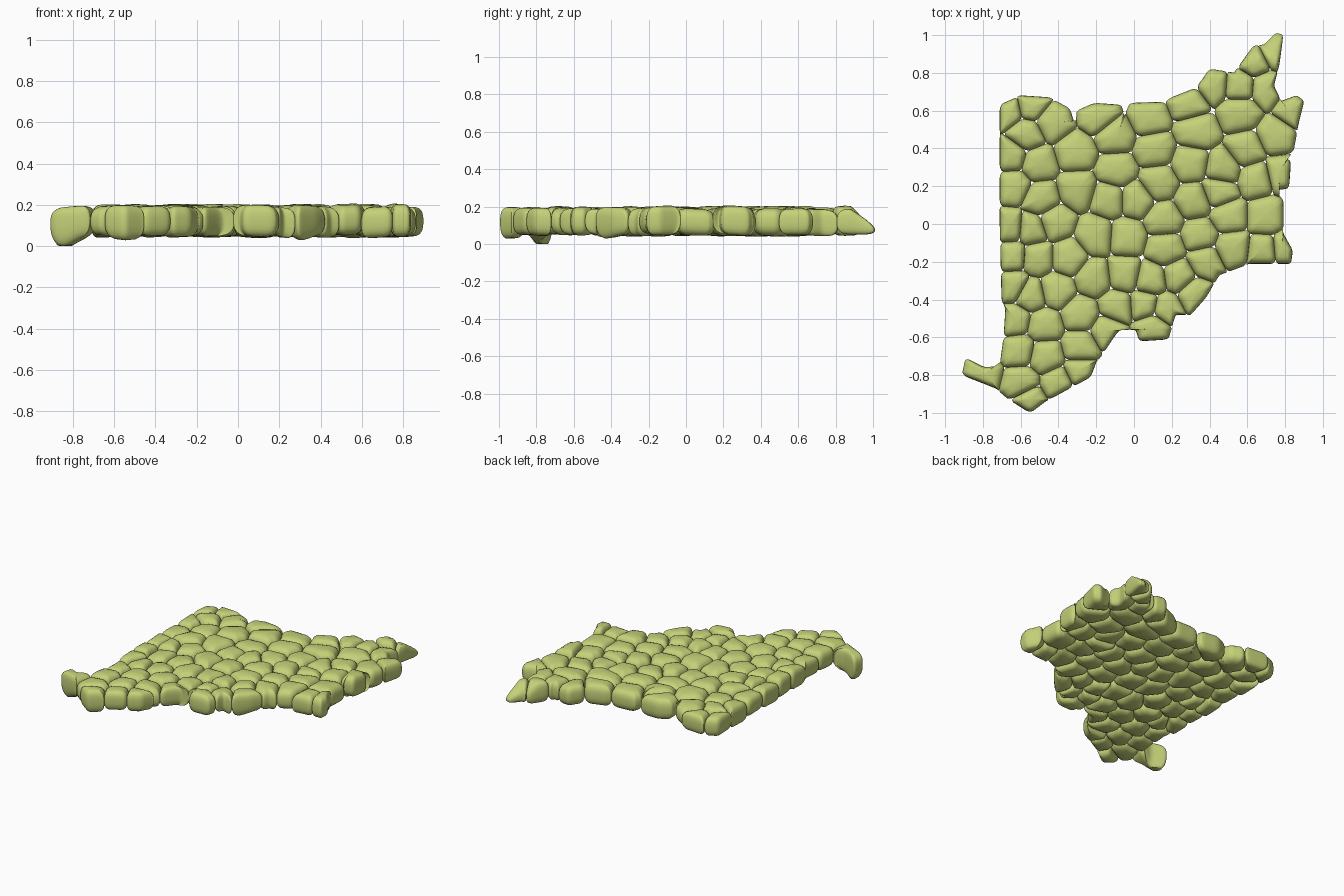
import bpy, math, random
from mathutils import Vector

if "Cube" in bpy.data.objects:
    bpy.data.objects.remove(bpy.data.objects["Cube"])

random.seed(4)

# Plan outline of the paved patch, in hundredths of a unit (clockwise)
OUTLINE = [(-71, 63), (-60, 68), (-45, 67), (-34, 61), (-31, 51), (-30, 60), (-21, 64), (-7, 63),
           (-5, 57), (-2, 64), (16, 64), (20, 67), (33, 72), (40, 82), (53, 80), (63, 94), (69, 95),
           (75, 101), (79, 100), (77, 85), (74, 73), (78, 65), (86, 68), (90, 65), (87, 53), (84, 37),
           (79, 36), (83, 33), (82, 19), (75, 18), (79, 12), (79, -5), (84, -14), (83, -21),
           (61, -21), (45, -27), (38, -39), (30, -48), (22, -48), (18, -61), (3, -62), (1, -56),
           (-8, -56), (-16, -68), (-20, -73), (-23, -81), (-47, -94), (-55, -100), (-66, -93),
           (-73, -87), (-91, -80), (-89, -71), (-79, -76), (-71, -75), (-69, -61), (-68, -45),
           (-70, -40), (-71, 0)]

# Stone centres along the rim and inside the patch
RIM = [(-67, 60), (-65, 36), (-64, 20), (-66, -2), (-65, -17), (-64, -33), (-63, -51), (-54, 63),
       (-61, -67), (-60, -84), (-40, -85), (-28, -79), (-55, -94), (-80, -79), (-14, -57), (10, -55),
       (17, -45), (32, -37), (38, -20), (52, -13), (69, -15), (80, -14), (70, 4), (78, 27), (75, 46),
       (85, 61), (70, 72), (74, 91), (64, 86), (56, 73), (42, 74), (29, 64), (8, 56), (-18, 57)]
INNER = [(-43, 54), (-57, 47), (-51, 32), (-49, 13), (-42, 1), (-54, -3), (-51, -18), (-35, -18),
         (-20, -6), (-21, -29), (-41, -35), (-55, -38), (-28, -48), (-48, -54), (-28, -65), (-47, -70),
         (-9, -44), (9, -30), (-5, -27), (6, -43), (24, -28), (-4, -7), (-13, 13), (-30, 18), (-9, 28),
         (-31, 38), (16, 2), (13, 22), (1, 13), (17, -13), (32, 12), (35, -6), (50, 4), (45, 17),
         (30, 32), (47, 29), (65, 24), (60, 39), (33, 49), (56, 59), (-10, 47), (11, 39)]


def clip(poly, mid, n):
    """Keep the side of the polygon facing away from n."""
    out = []
    for a, b in zip(poly, poly[1:] + poly[:1]):
        da, db = (a - mid).dot(n), (b - mid).dot(n)
        if da <= 0:
            out.append(a)
        if da * db < 0:
            out.append(a + (b - a) * (da / (da - db)))
    return out


def soften(poly):
    """Split the edges, then cut corners twice."""
    poly = [p for p, q in zip(poly, poly[1:] + poly[:1]) if (p - q).length > 0.012]
    poly = [p for a, b in zip(poly, poly[1:] + poly[:1]) for p in (a, (a + b) / 2)]
    for _ in range(2):
        poly = [a.lerp(b, f) for a, b in zip(poly, poly[1:] + poly[:1]) for f in (0.25, 0.75)]
    return poly


def centroid(poly):
    area, c = 0, Vector((0, 0))
    for a, b in zip(poly, poly[1:] + poly[:1]):
        k = a.x * b.y - b.x * a.y
        area += k
        c += (a + b) * k
    return c / (3 * area)


# Local sags of the underside and the drooping back tip
SAGS = [(-0.84, -0.76, 0.055), (0.30, -0.44, 0.03), (-0.55, -0.95, 0.012)]


def height(x, y, z):
    for sx, sy, d in SAGS:
        if z < 0.125:
            z -= d * math.exp(-((x - sx) ** 2 + (y - sy) ** 2) / 0.008) * (0.125 - z) / 0.075
    if y > 0.88:
        z = 0.05 + (z - 0.05) * max(0.25, 1 - (y - 0.88) * 5)
    return max(z, 0)


mat = bpy.data.materials.new("stone_green")
mat.diffuse_color = (0.56, 0.64, 0.19, 1)
mat.use_nodes = True
mat.node_tree.nodes["Principled BSDF"].inputs["Base Color"].default_value = mat.diffuse_color
STEPS = 11


def stone(name, poly, rim):
    c = centroid(poly)
    poly = soften(poly)
    low, high = 0.05 + random.uniform(-.01, .006), 0.195 + random.uniform(-.008, .01)
    mid, half = (low + high) / 2, (high - low) / 2
    tx, ty = random.uniform(-.06, .06), random.uniform(-.06, .06)
    e = 0.5 if rim else 0.62
    verts, faces, n = [], [], len(poly)

    def add(x, y, z):
        verts.append((x, y, height(x, y, z + (x - c.x) * tx + (y - c.y) * ty)))

    # Rounded rings from underside to top
    for i in range(1, STEPS):
        t = math.pi * (i / STEPS - 0.5)
        r = math.cos(t) ** e * 1.025
        h = math.copysign(abs(math.sin(t)) ** 0.75, t)
        for p in poly:
            q = c + (p - c) * r
            add(q.x, q.y, mid + half * h)
    for i in range(STEPS - 2):
        for j in range(n):
            k = (j + 1) % n
            faces.append((i * n + j, (i + 1) * n + j, (i + 1) * n + k, i * n + k))
    add(c.x, c.y, low)
    add(c.x, c.y, high)
    last = (STEPS - 2) * n
    for j in range(n):
        k = (j + 1) % n
        faces += [(len(verts) - 2, j, k), (len(verts) - 1, last + k, last + j)]
    me = bpy.data.meshes.new(name)
    me.from_pydata(verts, [], faces)
    me.polygons.foreach_set("use_smooth", [True] * len(faces))
    me.materials.append(mat)
    bpy.context.collection.objects.link(bpy.data.objects.new(name, me))


# Divide the patch into one cell per stone
outline = [Vector(p) / 100 for p in OUTLINE]
seeds = [Vector(p) / 100 for p in RIM + INNER]
for i, s in enumerate(seeds):
    cell = outline
    for o in seeds:
        if o is not s:
            cell = clip(cell, (s + o) / 2, o - s)
    if len(cell) > 2:
        rim = i < len(RIM)
        stone(f"{'rim' if rim else 'paving'}_stone_{i:02d}", cell, rim)
